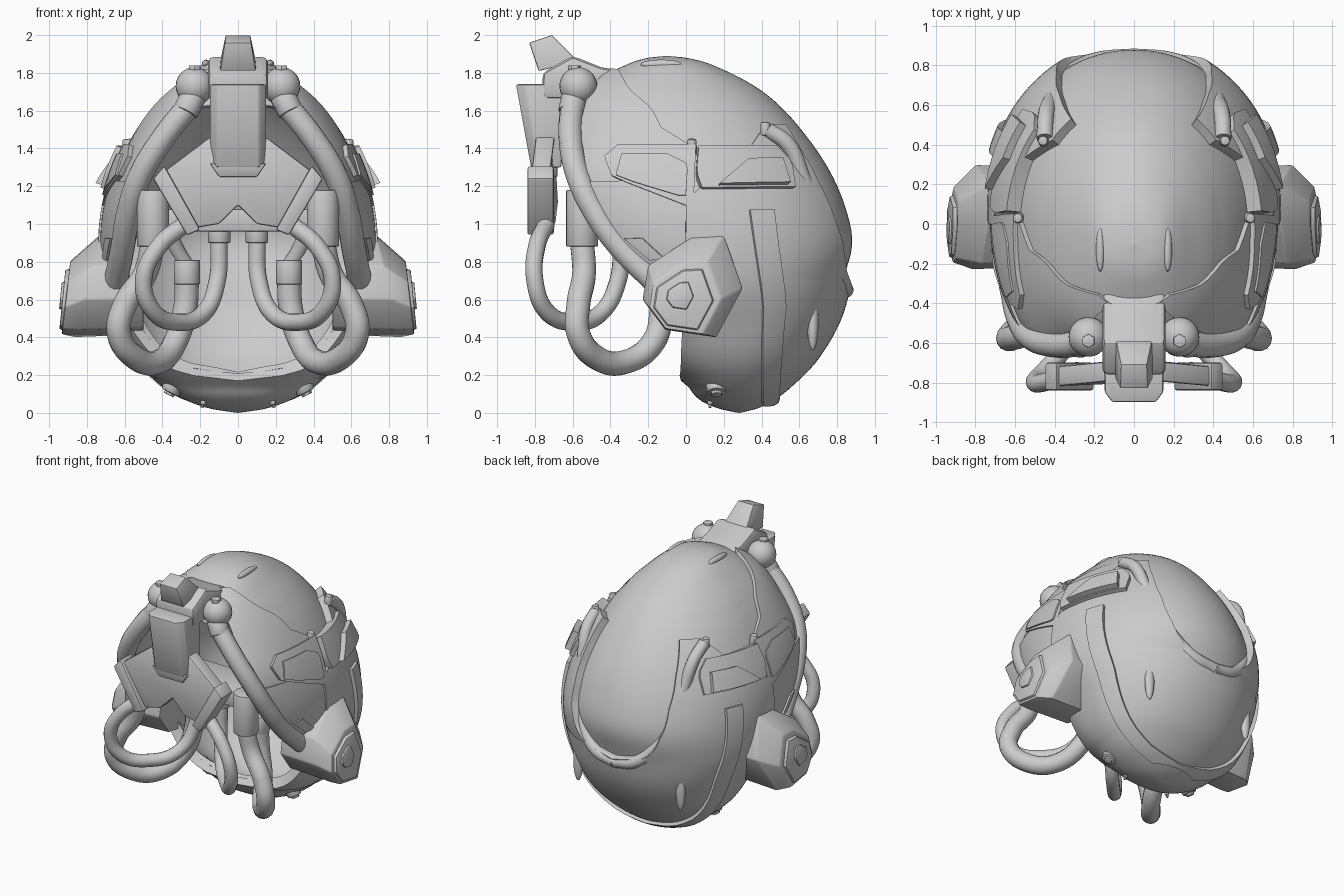
import bpy, bmesh, math
from mathutils import Vector, Matrix

cube = bpy.data.objects.get("Cube")
if cube:
    bpy.data.objects.remove(cube)

grey = bpy.data.materials.new("plain_grey")
grey.use_nodes = True
grey.diffuse_color = (0.6, 0.6, 0.6, 1)
grey.node_tree.nodes["Principled BSDF"].inputs["Base Color"].default_value = (0.6, 0.6, 0.6, 1)


def finish(name, data, mirror=True, solid=0.0, bevel=0.0, angle=30):
    """Link data, bake its modifiers, colour and shade it."""
    ob = bpy.data.objects.new(name, data)
    bpy.context.collection.objects.link(ob)
    if ob.type == 'CURVE':
        mesh = bpy.data.meshes.new_from_object(ob.evaluated_get(bpy.context.evaluated_depsgraph_get()))
        bpy.data.objects.remove(ob)
        return finish(name, mesh, mirror)
    if bevel:
        m = ob.modifiers.new("bevel", 'BEVEL')
        m.width, m.segments, m.limit_method = bevel, 2, 'ANGLE'
    if mirror:
        ob.modifiers.new("mirror", 'MIRROR')
    if solid:
        m = ob.modifiers.new("solid", 'SOLIDIFY')
        m.thickness, m.offset = abs(solid), math.copysign(1, solid)
    dg = bpy.context.evaluated_depsgraph_get()
    baked = bpy.data.meshes.new_from_object(ob.evaluated_get(dg))
    ob.modifiers.clear()
    ob.data = baked
    baked.materials.clear()
    baked.materials.append(grey)
    bpy.ops.object.select_all(action='DESELECT')
    ob.select_set(True)
    bpy.context.view_layer.objects.active = ob
    bpy.ops.object.shade_smooth_by_angle(angle=math.radians(angle))
    return ob


def to_mesh(bm, name):
    mesh = bpy.data.meshes.new(name)
    bm.to_mesh(mesh)
    bm.free()
    return mesh


def lerp(table, z):
    if z <= table[0][0]:
        return table[0][1]
    for (a, u), (b, v) in zip(table, table[1:]):
        if z <= b:
            return u + (v - u) * (z - a) / (b - a)
    return table[-1][1]


# Helmet cross-sections: height, back y, front y, half width
SECTIONS = [(.05, .28, .28, 0), (.07, .36, .19, .13), (.11, .44, .1, .25), (.17, .52, .05, .36),
            (.3, .65, -.1, .49), (.5, .77, -.25, .59), (.7, .83, -.45, .67), (.9, .88, -.65, .69),
            (1.1, .84, -.75, .67), (1.3, .75, -.78, .61), (1.5, .61, -.68, .51), (1.65, .47, -.6, .4),
            (1.75, .33, -.5, .3), (1.85, .12, -.3, .18), (1.88, 0, -.2, .1), (1.89, -.1, -.1, 0)]


def power(c):
    """Squarer towards the face, rounder at the back."""
    return 2.5 if c < 0 else 2.04


def section(z):
    """Smoothly interpolated cross-section at a height."""
    n = len(SECTIONS)
    k = max(i for i in range(n - 1) if SECTIONS[i][0] <= z + 1e-6 or i == 0)
    a, b = SECTIONS[k], SECTIONS[k + 1]
    p, q = SECTIONS[max(k - 1, 0)], SECTIONS[min(k + 2, n - 1)]
    d = b[0] - a[0]
    t = min(max((z - a[0]) / d, 0), 1)
    out = []
    for c in (1, 2, 3):
        m0 = (b[c] - p[c]) / (b[0] - p[0]) * d
        m1 = (q[c] - a[c]) / (q[0] - a[0]) * d
        out.append((2*t**3 - 3*t*t + 1) * a[c] + (t**3 - 2*t*t + t) * m0
                   + (3*t*t - 2*t**3) * b[c] + (t**3 - t*t) * m1)
    return (out[0] + out[1]) / 2, max((out[0] - out[1]) / 2, 0), max(out[2], 0)


def angle_at(z, y):
    yc, h, w = section(z)
    c = max(-1, min(1, (y - yc) / max(h, 1e-5)))
    return math.acos(math.copysign(abs(c) ** (power(c) / 2), c))


def point(z, th):
    yc, h, w = section(z)
    c, s = math.cos(th), max(math.sin(th), 0)
    s = 0 if s < 1e-6 else s
    e = 2 / power(c)
    return Vector((w * s ** e, yc + h * math.copysign(abs(c) ** e, c), z))


def surf(y, z):
    p = point(z, angle_at(z, y))
    return p, (p - Vector((0, .15, .8))).normalized()


def patch(name, z0, z1, front, back, thick, rows=24, cols=20):
    """Plate following the helmet surface between two edge curves."""
    bm = bmesh.new()
    grid = []
    for i in range(rows + 1):
        z = z0 + (z1 - z0) * (1 - math.cos(math.pi * i / rows)) / 2
        a, b = angle_at(z, lerp(back, z)), angle_at(z, lerp(front, z))
        grid.append([bm.verts.new(point(z, a + (b - a) * j / cols)) for j in range(cols + 1)])
    for r, s in zip(grid, grid[1:]):
        for j in range(cols):
            bm.faces.new((r[j], s[j], s[j + 1], r[j + 1]))
    bmesh.ops.remove_doubles(bm, verts=bm.verts, dist=1e-4)
    return finish(name, to_mesh(bm, name), solid=thick)


def loft(name, rings, mirror=True, bevel=0.0):
    """Closed solid through matching polygons."""
    bm = bmesh.new()
    vs = [[bm.verts.new(p) for p in r] for r in rings]
    n = len(vs[0])
    for r, s in zip(vs, vs[1:]):
        for j in range(n):
            bm.faces.new((r[j], r[(j + 1) % n], s[(j + 1) % n], s[j]))
    bm.faces.new(vs[0])
    bm.faces.new(vs[-1])
    bmesh.ops.recalc_face_normals(bm, faces=bm.faces)
    return finish(name, to_mesh(bm, name), mirror, bevel=bevel, angle=25)


def side_prism(name, outline, half, bevel=.012):
    return loft(name, [[(x, y, z) for y, z in outline] for x in (-half, half)], False, bevel)


def cylinder(name, a, b, r0, r1=None, sides=24, bevel=.008):
    a, b = Vector(a), Vector(b)
    bm = bmesh.new()
    mat = Matrix.Translation((a + b) / 2) @ (b - a).to_track_quat('Z', 'Y').to_matrix().to_4x4()
    bmesh.ops.create_cone(bm, cap_ends=True, segments=sides, radius1=r0, radius2=r1 or r0,
                          depth=(b - a).length, matrix=mat)
    return finish(name, to_mesh(bm, name), bevel=bevel)


def ball(name, centre, scale):
    bm = bmesh.new()
    bmesh.ops.create_uvsphere(bm, u_segments=24, v_segments=16, radius=1,
                              matrix=Matrix.Translation(centre) @ Matrix.Diagonal((*scale, 1)))
    return finish(name, to_mesh(bm, name))


def hose(name, pts, radius):
    cu = bpy.data.curves.new(name, 'CURVE')
    cu.dimensions, cu.bevel_depth, cu.bevel_resolution = '3D', radius, 5
    cu.use_fill_caps = True
    sp = cu.splines.new('BEZIER')
    sp.bezier_points.add(len(pts) - 1)
    for bp, p in zip(sp.bezier_points, pts):
        bp.co = p
        bp.handle_left_type = bp.handle_right_type = 'AUTO'
    return finish(name, cu)


# Main dome with the open face
rim = [(.16, -1), (.2, 0), (.45, 0), (.6, -.05), (.75, -.18), (.9, -.32), (1.1, -.45),
       (1.3, -.52), (1.5, -.55), (1.62, -.57), (1.66, -1)]
patch("dome", .05, 1.89, rim, [(0, 2)], -.03, 72, 40)

# Lower shell wrapping the back, with a rounded rim rising into arms
patch("rear_shell", .05, 1.5, [(.16, -1), (.2, 0), (1.12, 0), (1.2, .1), (1.35, .3), (1.5, .4)],
      [(.62, 2), (.7, .815), (.9, .79), (1.1, .72), (1.3, .62), (1.5, .5)], .05, 56, 28)
hose("shell_rim", [(.45, .43, 1.5), (.445, .54, 1.42), (.42, .62, 1.24), (.37, .71, 1.0),
                   (.3, .78, .82), (.17, .83, .69), (0, .845, .65)], .042)
patch("side_rib", .1, 1.06, [(.1, .38), (.6, .39), (1.06, .32)], [(.1, .45), (.6, .5), (1.06, .44)], .075, 24, 5)
patch("side_wing", 1.17, 1.38, [(1.17, .08), (1.25, .05), (1.38, .06)], [(1.17, .54), (1.3, .52), (1.38, .44)], .08, 8, 12)
patch("side_wing_plate", 1.18, 1.3, [(1.18, .16), (1.3, .3)], [(1.18, .5), (1.3, .46)], .12, 6, 8)

# Layered plates on brow, temple and cheek
patch("brow_plate", 1.2, 1.8, [(1.2, -.49), (1.3, -.52), (1.5, -.55), (1.7, -.5), (1.8, -.4)],
      [(1.2, .03), (1.36, .05), (1.42, 0), (1.5, -.13), (1.6, -.18), (1.7, -.3), (1.8, -.35)], .025)
patch("temple_plate", 1.09, 1.4, [(1.09, 0), (1.24, -.38), (1.34, -.42), (1.4, -.35)],
      [(1.09, .04), (1.4, .05)], .05, 14, 12)
patch("temple_inset", 1.14, 1.35, [(1.14, -.04), (1.24, -.36), (1.35, -.33)],
      [(1.14, .0), (1.3, .01), (1.35, -.1)], .06, 10, 10)
patch("cheek_plate", .7, 1.22, [(.7, -.14)] + rim[4:8], [(.7, -.05), (.9, 0), (1.1, 0), (1.22, -.3)], .04)
patch("cheek_vent", .82, .93, [(.82, -.18), (.93, -.31)], [(.82, -.1), (.93, -.22)], .052, 6, 6)

# Ear pods: faceted solids with stepped caps
outline = [(-.23, .6), (-.2, .78), (.03, .93), (.2, .94), (.3, .66), (.16, .4), (-.11, .44)]


def pod_ring(x, scale, cy, cz, tilt):
    return [(x + tilt * (.62 - cz - (z - .67) * scale), cy + (y - .04) * scale, cz + (z - .67) * scale)
            for y, z in outline]


loft("ear_pod", [pod_ring(.5, .95, .04, .67, 0), pod_ring(.81, 1, .04, .67, .24),
                 pod_ring(.91, .72, 0, .61, .12)], bevel=.01)
loft("ear_cap", [pod_ring(.88, .64, -.01, .6, .12), pod_ring(.928, .58, -.01, .6, .1)], bevel=.006)
loft("ear_badge", [pod_ring(.9, .3, -.03, .62, .1), pod_ring(.94, .26, -.03, .62, .1)], bevel=.004)

# Bolts, slots, nubs and crown vents
for label, y, z, r in (("chin_bolt", .16, .17, .06), ("small_bolt", .13, .11, .018)):
    p, n = surf(y, z)
    cylinder(label, p, p + n * .07, r, r * .8)
    cylinder(label + "_core", p, p + n * .085, r * .5, sides=6, bevel=.003)
p, n = surf(.64, .5)
ball("shell_slot", p + n * .045, (.035, .03, .15))
cylinder("arm_nub", (.455, .42, 1.47), (.46, .42, 1.54), .03, .024)
p, n = surf(.03, 1.37)
cylinder("temple_nub", p, p + Vector((.01, 0, .08)), .03, .024)
ball("crown_vent", (.17, -.13, 1.845), (.022, .11, .025))

# Face frame tube hanging from ball joints
ball("ball_joint", (.23, -.57, 1.73), (.1, .1, .1))
cylinder("ball_socket", (.23, -.59, 1.81), (.23, -.59, 1.84), .035, sides=6, bevel=.003)
cylinder("joint_collar", (.235, -.59, 1.68), (.28, -.61, 1.59), .068)
hose("frame_tube", [(.24, -.6, 1.65), (.4, -.61, 1.45), (.52, -.57, 1.25), (.58, -.48, 1.06),
                    (.61, -.35, .88), (.65, -.15, .68)], .064)

# Central crest, housing and column
loft("crest_fin", [[(-.07, -.83, 1.96), (.07, -.83, 1.96), (.065, -.71, 2), (-.065, -.71, 2)],
                   [(-.095, -.78, 1.81), (.095, -.78, 1.81), (.095, -.57, 1.86), (-.095, -.57, 1.86)]], False, .006)
side_prism("crest_housing", [(-.76, 1.8), (-.6, 1.89), (-.45, 1.83), (-.33, 1.81), (-.4, 1.66), (-.76, 1.66)], .16, .03)
loft("front_column", [[(-.148, b, z), (-.11, f, z), (.11, f, z), (.148, b, z), (.148, -.66, z), (-.148, -.66, z)]
                      for z, f, b in ((1.74, -.9, -.85), (1.3, -.82, -.78))], False, .01)
loft("column_tip", [[(-s, f, z), (s, f, z), (s, -.68, z), (-s, -.68, z)]
                    for z, s, f in ((1.32, .148, -.815), (1.25, .1, -.805))], False, .006)

# Forked mask with angled end caps
fork = [(0, 1.1), (.1, 1.0), (.22, .98), (.39, 1.28), (.15, 1.46)]
fork += [(-x, z) for x, z in fork[:0:-1]]
loft("mask_fork", [[(x, y - .1 * abs(x), z) for x, z in fork] for y in (-.78, -.68)], False, .012)
caps = [(.39, 1.31), (.45, 1.24), (.27, .94), (.2, .97)]
loft("mask_cap", [[(x, y, z) for x, z in caps] for y in (-.84, -.7)], bevel=.012)

# Canisters, collars and breathing hoses
cylinder("upper_canister", (.45, -.55, .88), (.45, -.55, 1.18), .085)
cylinder("lower_canister", (.27, -.13, .68), (.27, -.13, .81), .07)
cylinder("hose_collar", (.1, -.34, .9), (.1, -.34, 1.02), .06)
side_prism("inner_mount", [(-.42, .96), (-.1, .96), (-.1, 1.08), (-.42, 1.08)], .4)
hose("front_hose", [(.28, -.74, 1.0), (.42, -.79, .88), (.5, -.8, .7), (.45, -.74, .54), (.32, -.6, .48),
                    (.18, -.45, .53), (.11, -.36, .7), (.1, -.34, .92)], .046)
hose("lower_hose", [(.45, -.55, .9), (.49, -.54, .74), (.6, -.57, .57), (.63, -.57, .42), (.54, -.47, .29),
                    (.42, -.32, .27), (.33, -.17, .38), (.28, -.13, .55), (.27, -.13, .72)], .064)
